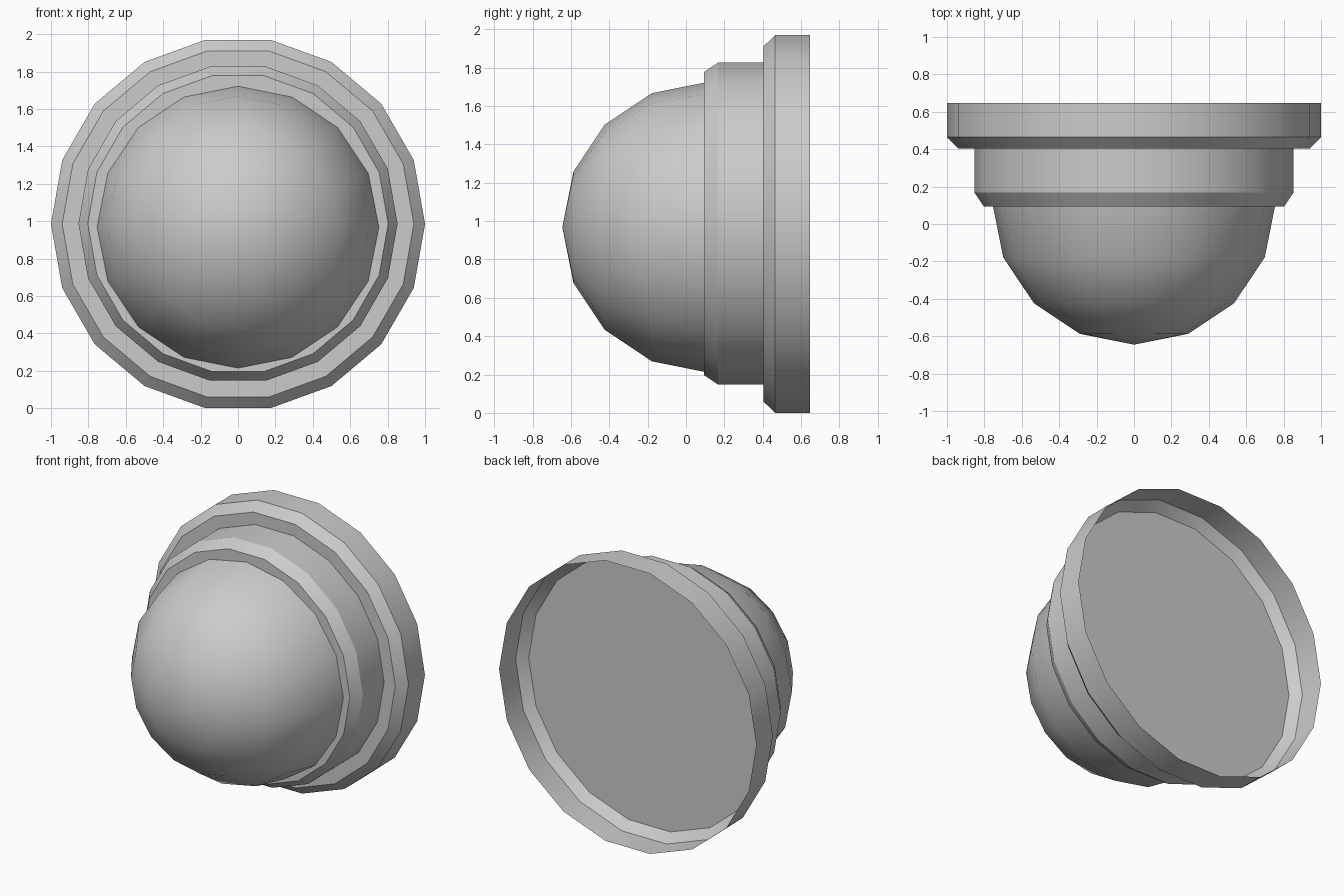
import bpy, bmesh
from math import sin, cos, pi, radians

if "Cube" in bpy.data.objects:
    bpy.data.objects.remove(bpy.data.objects["Cube"])


def lathe(name, profile, sides, centre_z):
    """Spin (radius, y) points round the y axis; radius 0 makes a pole."""
    bm = bmesh.new()
    rings = []
    for r, y in profile:
        if r == 0:
            rings.append([bm.verts.new((0, y, centre_z))])
        else:
            rings.append([bm.verts.new((r * cos(2 * pi * i / sides), y,
                                        centre_z + r * sin(2 * pi * i / sides)))
                          for i in range(sides)])
    for a, b in zip(rings, rings[1:]):
        for i in range(sides):
            j = (i + 1) % sides
            if len(a) == 1:
                bm.faces.new((a[0], b[i], b[j]))
            else:
                bm.faces.new((a[j], a[i], b[i], b[j]))
    # a profile that starts off the axis gets a flat front face
    if len(rings[0]) > 1:
        bm.faces.new(rings[0])
    bmesh.ops.recalc_face_normals(bm, faces=bm.faces)
    # open shells: make sure the front faces look towards -y
    bm.faces.ensure_lookup_table()
    front = min(bm.faces, key=lambda f: f.calc_center_median().y)
    if front.normal.y > 0:
        bmesh.ops.reverse_faces(bm, faces=bm.faces)
    mesh = bpy.data.meshes.new(name)
    bm.to_mesh(mesh)
    bm.free()
    obj = bpy.data.objects.new(name, mesh)
    bpy.context.collection.objects.link(obj)
    bpy.ops.object.select_all(action='DESELECT')
    obj.select_set(True)
    bpy.context.view_layer.objects.active = obj
    bpy.ops.object.shade_smooth_by_angle(angle=radians(30))
    return obj


# wide mounting flange, hollow and open at the back
lathe("mounting_flange", [(0.94, 0.404), (1.0, 0.464), (1.0, 0.647)], 18, 0.985)

# narrower collar with a chamfered front edge
lathe("collar", [(0.803, 0.094), (0.853, 0.168), (0.853, 0.404)], 18, 0.987)

# half-sphere lens bulging forwards
R, steps = 0.757, 4
dome = [(R * sin(k * pi / 8), 0.112 - R * cos(k * pi / 8)) for k in range(steps + 1)]
dome[0] = (0, 0.112 - R)
lathe("dome_lens", dome, 16, 0.968)
